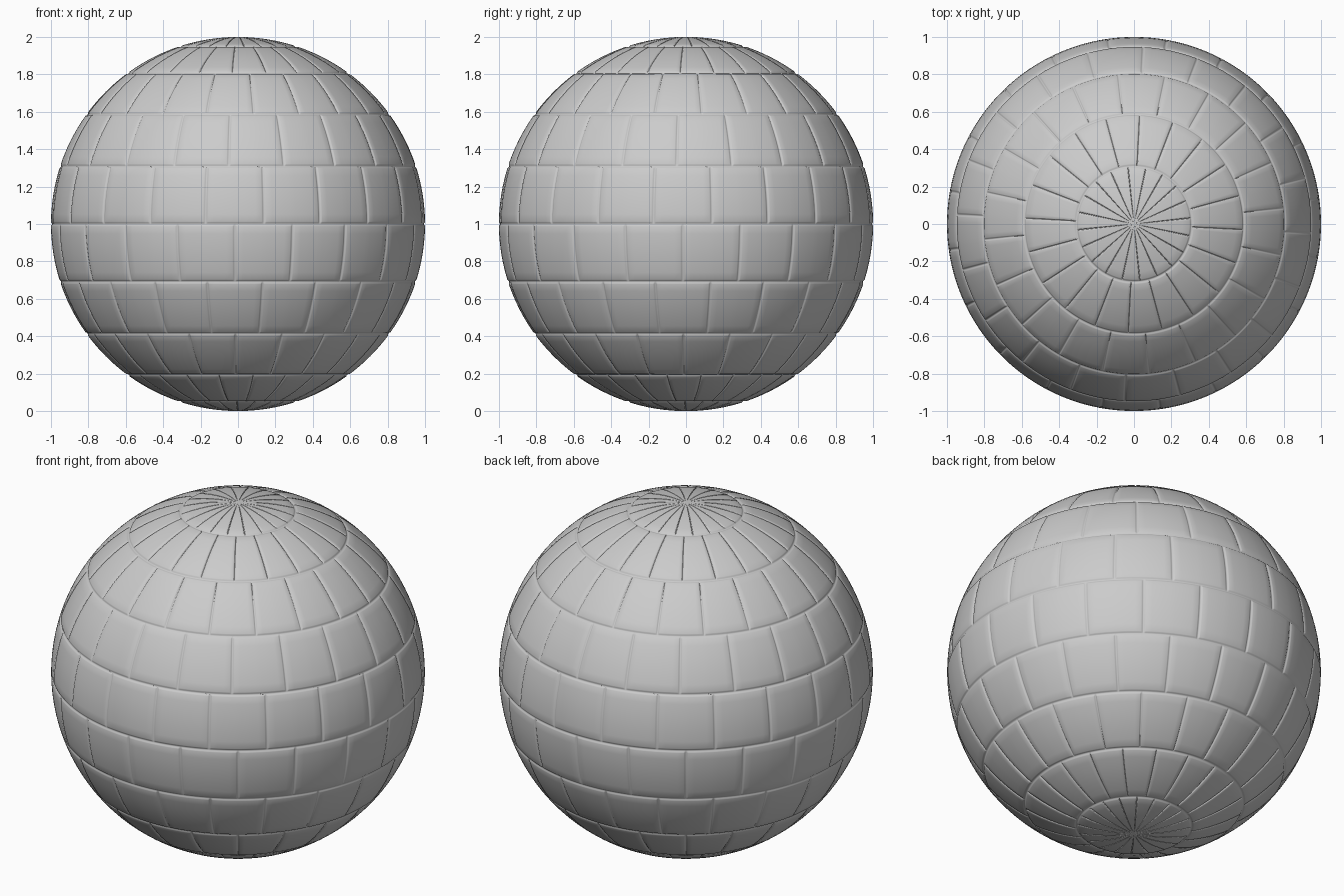
import bpy, bmesh, math

if "Cube" in bpy.data.objects:
    bpy.data.objects.remove(bpy.data.objects["Cube"])

ROWS, COLS = 10, 20          # brick courses and bricks per course
STEP = 180 / ROWS            # 18 degrees per course and per brick
HALF = 0.75                  # groove half width, degrees
DEPTH = 0.006                # groove depth


def groove(dist):
    """1 on the joint line, fading smoothly to 0 at the groove edge."""
    t = max(0.0, 1 - dist / HALF)
    return t * t * (3 - 2 * t)


def joint_dist(angle, period):
    a = angle % period
    return min(a, period - a)


# Sample angles, packed tightly around every joint
near = [0, 0.25, 0.5, 0.75]
lat_steps = near + [3, 6, 9, 12, 15] + [STEP - n for n in near[:0:-1]]
lon_steps = near + [2.6, 4.5, 6.4] + [STEP / 2 - n for n in near[:0:-1]]
lats = [r * STEP + s for r in range(ROWS) for s in lat_steps][1:]
lons = [h * STEP / 2 + s for h in range(COLS * 2) for s in lon_steps]

# Brick-patterned sphere
bm = bmesh.new()
south = bm.verts.new((0, 0, 0))
north = bm.verts.new((0, 0, 2))
rings = []
for lat in lats:
    row = int(lat // STEP)
    stagger = STEP / 2 if row % 2 else 0     # running bond
    drift = -3 if row >= 6 else -1
    a = math.radians(lat - 90)
    course = groove(joint_dist(lat, STEP)) if STEP / 2 < lat < 180 - STEP / 2 else 0
    ring = []
    for lon in lons:
        upright = groove(joint_dist(lon - stagger, STEP))
        if lat < 3 or lat > 177:
            upright = 0
        r = 1 - DEPTH * max(course, upright)
        p = math.radians(lon + drift)
        ring.append(bm.verts.new((r * math.cos(a) * math.sin(p),
                                  -r * math.cos(a) * math.cos(p),
                                  1 + r * math.sin(a))))
    rings.append(ring)

n = len(lons)
for i in range(n):
    j = (i + 1) % n
    bm.faces.new((south, rings[0][j], rings[0][i]))
    bm.faces.new((north, rings[-1][i], rings[-1][j]))
    for lo, hi in zip(rings, rings[1:]):
        bm.faces.new((lo[i], lo[j], hi[j], hi[i]))
bmesh.ops.recalc_face_normals(bm, faces=bm.faces)
for f in bm.faces:
    f.smooth = True

mesh = bpy.data.meshes.new("brick_sphere")
bm.to_mesh(mesh)
bm.free()
bpy.context.collection.objects.link(bpy.data.objects.new("brick_sphere", mesh))
